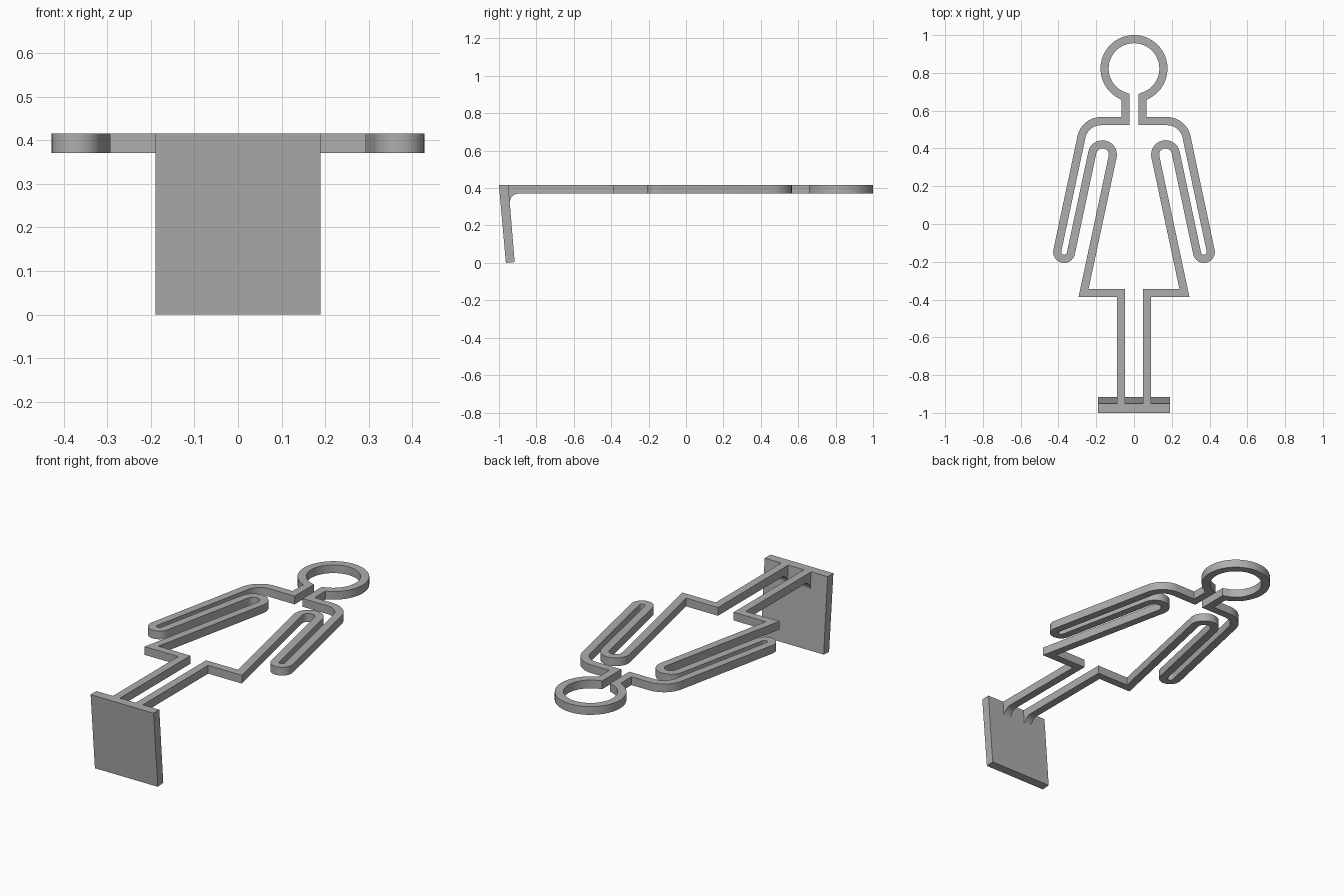
import bpy, bmesh
from math import radians, degrees, sin, cos, acos
from mathutils import Vector

if "Cube" in bpy.data.objects:
    bpy.data.objects.remove(bpy.data.objects["Cube"])

TOP, BOTTOM, HALF = 0.416, 0.371, 0.0215   # band height range and half width
LEAN = 12                                  # slant of arms and dress, degrees

grey = bpy.data.materials.new("plain grey")
grey.use_nodes = True
colour = (0.42, 0.42, 0.42, 1)
grey.diffuse_color = colour
grey.node_tree.nodes["Principled BSDF"].inputs["Base Color"].default_value = colour


def make_object(name, bm):
    bmesh.ops.recalc_face_normals(bm, faces=bm.faces)
    mesh = bpy.data.meshes.new(name)
    bm.to_mesh(mesh)
    bm.free()
    mesh.materials.append(grey)
    obj = bpy.data.objects.new(name, mesh)
    bpy.context.collection.objects.link(obj)
    bpy.ops.object.select_all(action='DESELECT')
    obj.select_set(True)
    bpy.context.view_layer.objects.active = obj
    bpy.ops.object.shade_smooth_by_angle(angle=radians(30))
    return obj


def arc(cx, cy, r, start, end, steps):
    angles = [radians(start + (end - start) * i / steps) for i in range(steps + 1)]
    return [Vector((cx + r * cos(a), cy + r * sin(a))) for a in angles]


def band(name, path):
    """Flat band of constant width along an open path, with mitred corners."""
    bm = bmesh.new()
    rings = []
    for i, p in enumerate(path):
        before = (p - path[i - 1]).normalized() if i else None
        after = (path[i + 1] - p).normalized() if i < len(path) - 1 else None
        before, after = before or after, after or before
        n0, n1 = (Vector((-d.y, d.x)) for d in (before, after))
        miter = (n0 + n1).normalized()
        miter *= HALF / miter.dot(n0)
        rings.append([bm.verts.new((*(p + miter * s), z))
                      for s, z in ((1, TOP), (-1, TOP), (-1, BOTTOM), (1, BOTTOM))])
    for a, b in zip(rings, rings[1:]):
        for k in range(4):
            j = (k + 1) % 4
            bm.faces.new((a[k], a[j], b[j], b[k]))
    bm.faces.new(rings[0])
    bm.faces.new(rings[-1])
    return make_object(name, bm)


def extrude_x(name, profile, x0, x1):
    """Solid from a (y, z) profile, spanning x0 to x1."""
    bm = bmesh.new()
    face = bm.faces.new([bm.verts.new((x0, y, z)) for y, z in profile])
    out = bmesh.ops.extrude_face_region(bm, geom=[face])
    verts = [v for v in out["geom"] if isinstance(v, bmesh.types.BMVert)]
    bmesh.ops.translate(bm, verts=verts, vec=(x1 - x0, 0, 0))
    return make_object(name, bm)


# Half outline: leg, hem, dress side, armpit, hand, shoulder, neck
LEG_X, NECK_X, HEAD_Y, HEAD_R = 0.069, 0.0455, 0.823, 0.156
half = [Vector((LEG_X, -0.97)), Vector((LEG_X, -0.365)), Vector((0.267, -0.365))]
half += arc(0.167, 0.367, 0.055, 180 + LEAN, LEAN, 16)
half += arc(0.37, -0.148, 0.0365, 180 + LEAN, 360 + LEAN, 16)
half += arc(0.175, 0.439, 0.1055, LEAN, 90, 12)
half.append(Vector((NECK_X, 0.5445)))

# Head loop joins the two mirrored halves into one band
opening = degrees(acos(NECK_X / HEAD_R))
head = arc(0, HEAD_Y, HEAD_R, -opening, 180 + opening, 36)
other_half = [Vector((-p.x, p.y)) for p in reversed(half)]
band("figure_outline", half + head + other_half)

# Leaning foot plate
extrude_x("foot_plate", [(-1, TOP), (-0.95, TOP), (-0.916, 0.004), (-0.963, 0)],
          -0.19, 0.19)

# Curved gussets under each leg
curve = [tuple(p) for p in arc(-0.893, 0.321, 0.05, 180, 90, 10)]
gusset = [(-0.96, 0.321)] + curve + [(-0.893, 0.38), (-0.96, 0.38)]
for side, x in (("left", LEG_X), ("right", -LEG_X)):
    extrude_x(side + "_leg_gusset", gusset, x - HALF, x + HALF)
